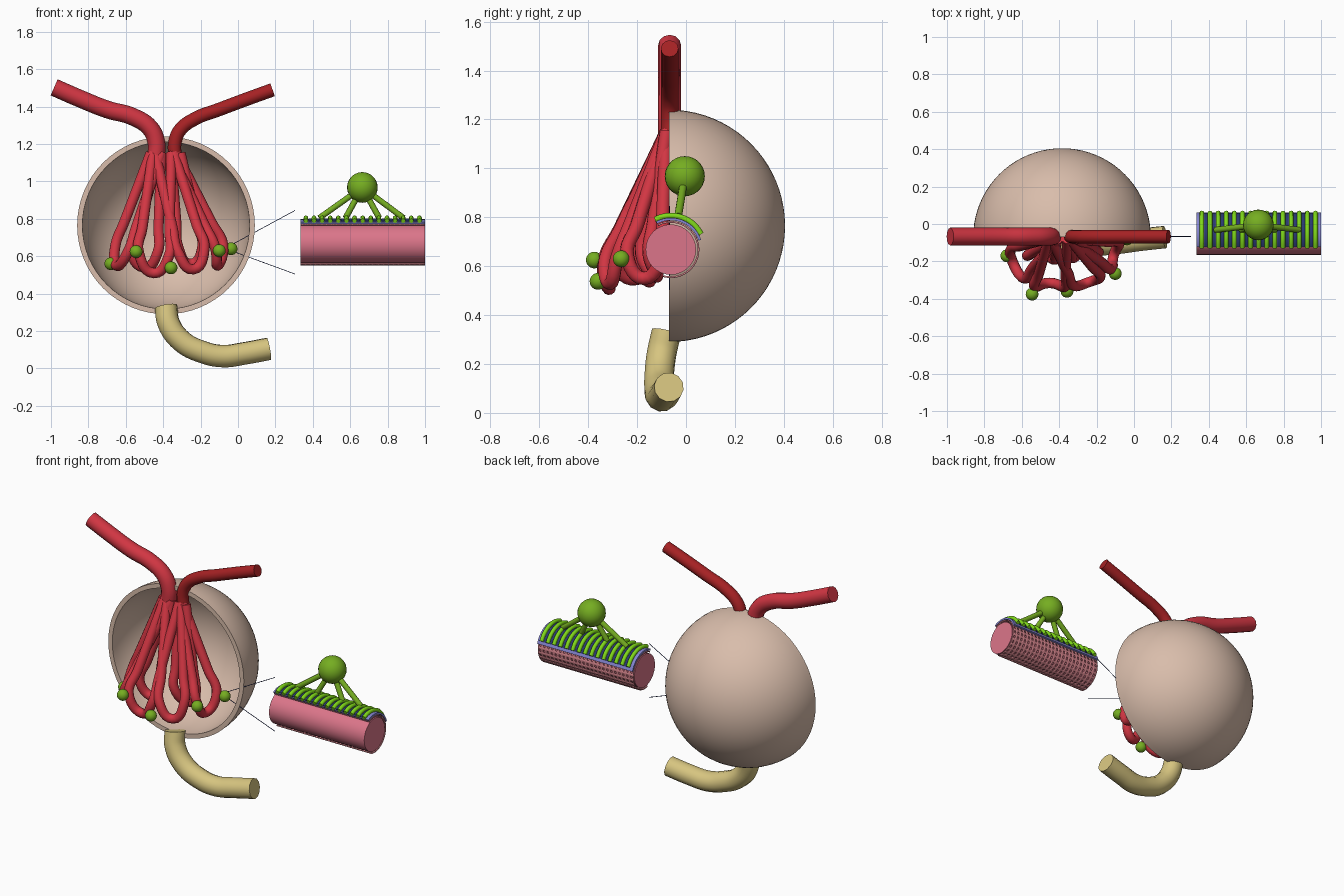
import bpy, bmesh, math
from mathutils import Vector

if "Cube" in bpy.data.objects:
    bpy.data.objects.remove(bpy.data.objects["Cube"])


def mat(name, r, g, b):
    m = bpy.data.materials.new(name)
    lin = [c / 12.92 if c <= 0.04045 else ((c + 0.055) / 1.055) ** 2.4 for c in (r, g, b)]
    m.diffuse_color = (*lin, 1)
    m.use_nodes = True
    m.node_tree.nodes["Principled BSDF"].inputs["Base Color"].default_value = m.diffuse_color
    return m


RED = mat("vessel red", 0.82, 0.21, 0.26)
DARK = mat("dark red", 0.65, 0.13, 0.14)
BEIGE = mat("capsule beige", 0.85, 0.74, 0.67)
KHAKI = mat("duct khaki", 0.84, 0.77, 0.50)
PINK = mat("lumen pink", 0.86, 0.46, 0.54)
ROSE = mat("wall rose", 0.82, 0.51, 0.54)
PURPLE = mat("membrane purple", 0.52, 0.52, 0.82)
LIME = mat("foot lime", 0.50, 0.85, 0.10)
GREEN = mat("cell green", 0.46, 0.68, 0.13)
NAVY = mat("slit navy", 0.16, 0.22, 0.45)


def finish(name, bm, material, angle=35):
    me = bpy.data.meshes.new(name)
    bm.to_mesh(me)
    bm.free()
    ob = bpy.data.objects.new(name, me)
    bpy.context.collection.objects.link(ob)
    me.materials.append(material)
    bpy.ops.object.select_all(action='DESELECT')
    ob.select_set(True)
    bpy.context.view_layer.objects.active = ob
    bpy.ops.object.shade_smooth_by_angle(angle=math.radians(angle))
    return ob


def tube(name, pts, radius, material, res=6, sides=4):
    """Smooth capped tube through the points."""
    cu = bpy.data.curves.new(name, 'CURVE')
    cu.dimensions = '3D'
    cu.resolution_u = res
    cu.bevel_depth = radius
    cu.bevel_resolution = sides
    cu.use_fill_caps = True
    sp = cu.splines.new('BEZIER')
    sp.bezier_points.add(len(pts) - 1)
    for bp, p in zip(sp.bezier_points, pts):
        bp.co = p
        bp.handle_left_type = bp.handle_right_type = 'AUTO'
    tmp = bpy.data.objects.new(name + "_path", cu)
    bpy.context.collection.objects.link(tmp)
    bpy.context.view_layer.update()
    me = bpy.data.meshes.new_from_object(tmp.evaluated_get(bpy.context.evaluated_depsgraph_get()))
    bpy.data.objects.remove(tmp)
    bm = bmesh.new()
    bm.from_mesh(me)
    bmesh.ops.remove_doubles(bm, verts=bm.verts, dist=1e-5)
    bmesh.ops.recalc_face_normals(bm, faces=bm.faces)
    return finish(name, bm, material, 50)


def ball(name, loc, radius, material):
    bm = bmesh.new()
    bmesh.ops.create_uvsphere(bm, u_segments=24, v_segments=14, radius=radius)
    bmesh.ops.translate(bm, verts=bm.verts, vec=loc)
    return finish(name, bm, material)


# Open half-sphere capsule, spun around the y axis
C = Vector((-0.385, -0.07, 0.765))
bm = bmesh.new()
prof = []
N = 20
for r, order in ((0.475, range(N, -1, -1)), (0.447, range(N + 1))):
    for i in order:
        a = math.pi / 2 * i / N
        prof.append(bm.verts.new(C + Vector((r * math.cos(a), r * math.sin(a), 0))))
edges = [bm.edges.new(p) for p in zip(prof, prof[1:])]
bmesh.ops.spin(bm, geom=prof + edges, cent=C, axis=(0, 1, 0), angle=2 * math.pi, steps=64)
bmesh.ops.remove_doubles(bm, verts=bm.verts, dist=1e-4)
bmesh.ops.recalc_face_normals(bm, faces=bm.faces)
finish("capsule", bm, BEIGE)

# Supply and drain vessels
Y = -0.067
tube("incoming_vessel", [(x, Y, z) for x, z in (
    (-0.983, 1.503), (-0.85, 1.445), (-0.70, 1.385), (-0.56, 1.345),
    (-0.47, 1.285), (-0.437, 1.21), (-0.437, 1.135))], 0.047, RED)
tube("outgoing_vessel", [(x, Y, z) for x, z in (
    (0.185, 1.49), (0.06, 1.445), (-0.10, 1.385), (-0.23, 1.335),
    (-0.31, 1.275), (-0.337, 1.21), (-0.338, 1.135))], 0.036, DARK)

# Bent drain duct
tube("duct", [(-0.385, -0.08, 0.33), (-0.37, -0.10, 0.24), (-0.30, -0.11, 0.145),
              (-0.19, -0.11, 0.088), (-0.08, -0.10, 0.066), (0.03, -0.085, 0.08),
              (0.165, -0.07, 0.105)], 0.061, KHAKI)

# Hanging capillary loops: left foot, bottom, right foot
loops = [
    ((-0.655, -0.13, 0.66), (-0.65, -0.20, 0.55), (-0.59, -0.29, 0.62)),
    ((-0.53, -0.335, 0.62), (-0.45, -0.315, 0.51), (-0.37, -0.335, 0.60)),
    ((-0.32, -0.33, 0.62), (-0.24, -0.31, 0.53), (-0.18, -0.28, 0.64)),
    ((-0.12, -0.24, 0.64), (-0.11, -0.17, 0.55), (-0.08, -0.10, 0.66)),
    ((-0.57, -0.17, 0.63), (-0.50, -0.15, 0.54), (-0.43, -0.19, 0.62)),
    ((-0.32, -0.18, 0.65), (-0.25, -0.12, 0.56), (-0.19, -0.15, 0.65)),
]
for i, (a, b, c) in enumerate(loops):
    a, b, c = Vector(a), Vector(b), Vector(c)
    off = (i - 2.5) * 0.012
    roots = (Vector((-0.437 + off, -0.08, 1.15)), Vector((-0.338 + off, -0.08, 1.15)))
    if i in (0, 4):
        roots = (roots[0], Vector((-0.41, -0.08, 1.15)))
    elif i in (3, 5):
        roots = (Vector((-0.36, -0.08, 1.15)), roots[1])
    pts = [roots[0], roots[0].lerp(a, 0.4), roots[0].lerp(a, 0.75), a, b,
           c, roots[1].lerp(c, 0.75), roots[1].lerp(c, 0.4), roots[1]]
    tube(f"capillary_{i + 1}", pts, 0.028, RED)

# Small cells sitting on the loops
for i, p in enumerate(((-0.68, -0.17, 0.56), (-0.545, -0.375, 0.625), (-0.358, -0.36, 0.538),
                       (-0.10, -0.265, 0.63), (-0.037, -0.08, 0.64))):
    ball(f"small_cell_{i + 1}", p, 0.034, GREEN)

# Thin pointer lines to the enlarged vessel
for n, z in (("upper", 0.845), ("lower", 0.505)):
    tube(f"{n}_pointer", [(-0.037, Y, 0.66 if n == "upper" else 0.63), (0.305, Y, z)], 0.002, NAVY, 1, 1)

# Enlarged vessel along x
X0, X1, CY, CZ = 0.333, 1.0, -0.062, 0.668


def on_tube(x, deg, r):
    a = math.radians(deg)
    return Vector((x, CY + r * math.cos(a), CZ + r * math.sin(a)))


def sheet(name, spans, d0, d1, r, thick, material):
    """Curved plates around the vessel axis, one per x span."""
    bm = bmesh.new()
    n = 20
    for xa, xb in spans:
        rows = []
        for i in range(n + 1):
            d = d0 + (d1 - d0) * i / n
            rows.append([bm.verts.new(on_tube(x, d, rr)) for x, rr in
                         ((xa, r), (xb, r), (xb, r + thick), (xa, r + thick))])
        for p, q in zip(rows, rows[1:]):
            for k in range(4):
                bm.faces.new((p[k], p[k - 1], q[k - 1], q[k]))
        bm.faces.new(rows[0])
        bm.faces.new(rows[-1])
    bmesh.ops.recalc_face_normals(bm, faces=bm.faces)
    return finish(name, bm, material)


tube("vessel_lumen", [(X0, CY, CZ), (X1, CY, CZ)], 0.103, PINK, 1, 14)

# Perforated wall: each cell is a square with an eight-sided hole
NX, NA, D0, D1 = 24, 14, -105, 118
bm = bmesh.new()
ring = [(1, 0), (1, 1), (0, 1), (-1, 1), (-1, 0), (-1, -1), (0, -1), (1, -1)]
for i in range(NX):
    for j in range(NA):
        def put(u, v):
            return bm.verts.new(on_tube(X0 + (X1 - X0) * (i + 0.5 + u) / NX,
                                        D0 + (D1 - D0) * (j + 0.5 + v) / NA, 0.113))
        outer = [put(u / 2, v / 2) for u, v in ring]
        inner = [put(0.27 * math.cos(k * math.pi / 4), 0.27 * math.sin(k * math.pi / 4)) for k in range(8)]
        for k in range(8):
            bm.faces.new((outer[k - 1], outer[k], inner[k], inner[k - 1]))
bmesh.ops.remove_doubles(bm, verts=bm.verts, dist=1e-4)
bmesh.ops.recalc_face_normals(bm, faces=bm.faces)
wall = finish("perforated_wall", bm, ROSE)
mod = wall.modifiers.new("thickness", 'SOLIDIFY')
mod.thickness = 0.007
mod.offset = 0

# Membrane, slit strips and foot arches over the top
sheet("membrane", [(X0, X1)], 18, 118, 0.119, 0.011, PURPLE)
NF = 15
step = (X1 - X0 - 0.06) / (NF - 1)
feet = [X0 + 0.03 + step * i for i in range(NF)]
sheet("slit_strips", [(x + step * 0.3, x + step * 0.7) for x in feet[:-1]], 26, 116, 0.130, 0.004, NAVY)
for i, x in enumerate(feet):
    tube(f"foot_arch_{i + 1}", [on_tube(x, 27 + 91 * k / 6, 0.138) for k in range(7)], 0.0125, LIME, 3, 2)

# Large cell with four legs
body = Vector((0.665, -0.005, 0.968))
ball("large_cell", body, 0.082, GREEN)
for i, x in enumerate((0.435, 0.575, 0.755, 0.885)):
    tube(f"cell_leg_{i + 1}", [body, (x, -0.032, 0.805)], 0.016, GREEN, 1, 3)
